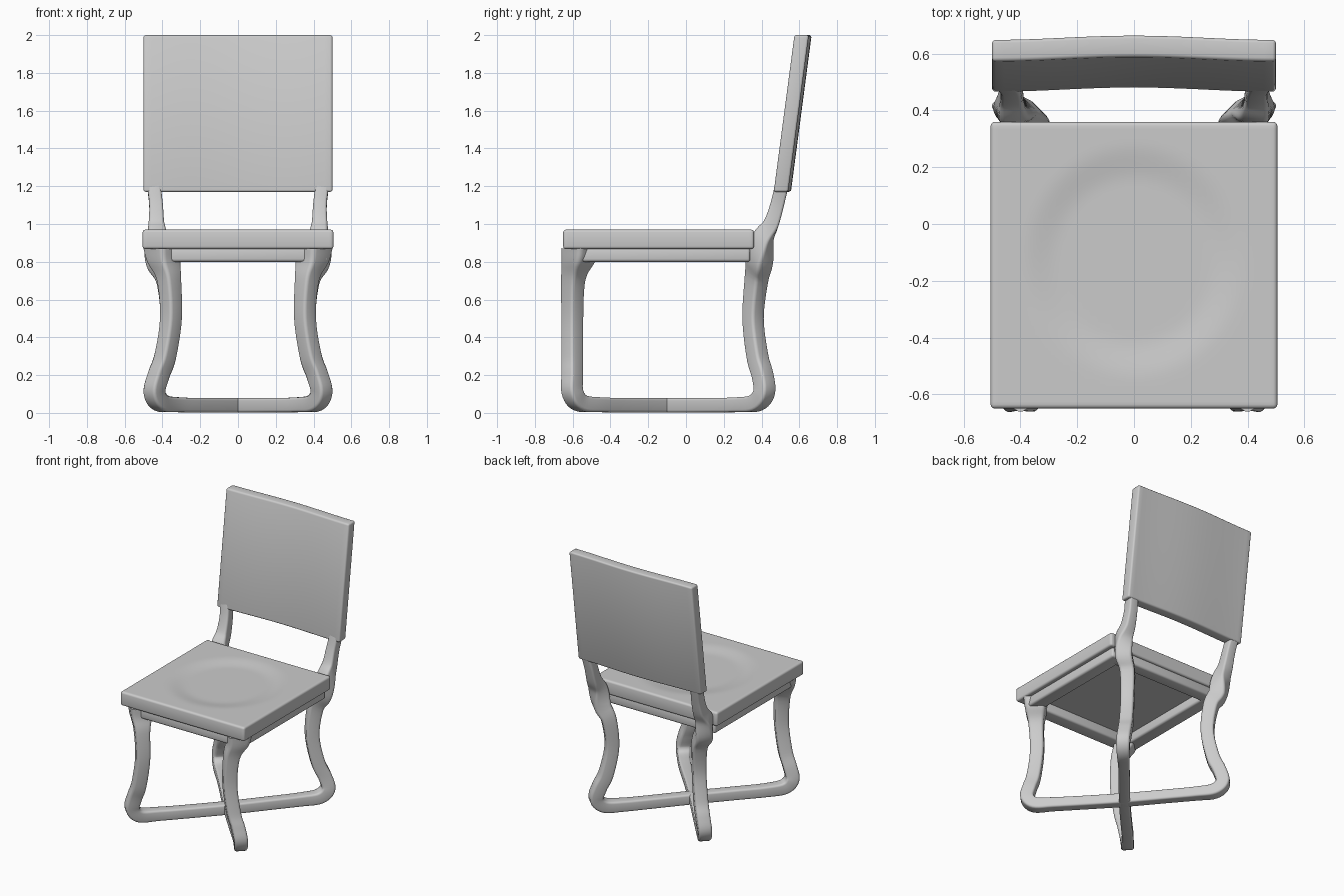
import bpy, bmesh, math
from mathutils import Vector

cube = bpy.data.objects.get("Cube")
if cube:
    bpy.data.objects.remove(cube)

grey = bpy.data.materials.new("light_grey")
grey.use_nodes = True
COLOUR = (0.6, 0.6, 0.6, 1)
grey.diffuse_color = COLOUR
grey.node_tree.nodes["Principled BSDF"].inputs["Base Color"].default_value = COLOUR


def finish(bm, name, mirror=False):
    """Turn a bmesh into a smooth-shaded object."""
    bmesh.ops.recalc_face_normals(bm, faces=bm.faces)
    mesh = bpy.data.meshes.new(name)
    bm.to_mesh(mesh)
    bm.free()
    mesh.materials.append(grey)
    obj = bpy.data.objects.new(name, mesh)
    bpy.context.collection.objects.link(obj)
    bpy.ops.object.select_all(action="DESELECT")
    obj.select_set(True)
    bpy.context.view_layer.objects.active = obj
    bpy.ops.object.shade_smooth_by_angle(angle=math.radians(40))
    if mirror:
        mod = obj.modifiers.new("mirror", "MIRROR")
        mod.use_clip = False
        mod.use_mirror_merge = False
    return obj


def slab(name, low, high, bevel, cuts=0, shape=None, mirror=False):
    """Rounded box between two corners, optionally subdivided and reshaped."""
    low, high = Vector(low), Vector(high)
    bm = bmesh.new()
    bmesh.ops.create_cube(bm, size=1)
    for v in bm.verts:
        v.co = (low + high) / 2 + v.co * (high - low)
    for axis in (0, 1):
        for i in range(1, cuts):
            point = low.lerp(high, i / cuts)
            normal = Vector((axis == 0, axis == 1, 0))
            if (high - low)[axis] > 0.2:
                bmesh.ops.bisect_plane(bm, geom=bm.verts[:] + bm.edges[:] + bm.faces[:],
                                       plane_co=point, plane_no=normal)
    corners = [e for e in bm.edges if e.calc_face_angle(0) > 1]
    bmesh.ops.bevel(bm, geom=corners, offset=bevel, segments=3, profile=0.5,
                    affect="EDGES", clamp_overlap=True)
    if shape:
        for v in bm.verts:
            shape(v.co)
    return finish(bm, name, mirror)


def spline(points, steps):
    """Smooth interpolation through all points."""
    pts = [Vector(p) for p in points]
    pts = [2 * pts[0] - pts[1]] + pts + [2 * pts[-1] - pts[-2]]
    out = []
    for a, b, c, d in zip(pts, pts[1:], pts[2:], pts[3:]):
        for k in range(steps):
            t = k / steps
            out.append(0.5 * (2 * b + (c - a) * t + (2 * a - 5 * b + 4 * c - d) * t ** 2
                              + (3 * b - a - 3 * c + d) * t ** 3))
    return out + [pts[-2]]


def section():
    """Unit square outline with rounded corners."""
    radius = 0.35
    for quarter in range(4):
        mid = math.pi / 4 + quarter * math.pi / 2
        cx = math.copysign(1 - radius, math.cos(mid))
        cy = math.copysign(1 - radius, math.sin(mid))
        for k in range(4):
            a = quarter * math.pi / 2 + k * math.pi / 6
            yield cx + radius * math.cos(a), cy + radius * math.sin(a)


def leg_ring(name, stations):
    """Sweep the rounded square along x, y, z, half-width stations."""
    samples = spline(stations, 6)
    outline = list(section())
    bm = bmesh.new()
    rings = []
    for i, s in enumerate(samples):
        before = samples[max(i - 1, 0)].xyz
        after = samples[min(i + 1, len(samples) - 1)].xyz
        # the section turns from the diagonal to square-on at the back posts
        turn = min(1, max(0, (1 - s.z) / 0.2)) if s.y > 0 else 1
        yaw = math.radians(45) * turn
        side = Vector((math.cos(yaw), math.sin(yaw), 0))
        normal = (after - before).cross(side).normalized()
        rings.append([bm.verts.new(s.xyz + (side * u + normal * v) * s.w) for u, v in outline])
    n = len(outline)
    for a, b in zip(rings, rings[1:]):
        for k in range(n):
            bm.faces.new((a[k], a[(k + 1) % n], b[(k + 1) % n], b[k]))
    bm.faces.new(rings[0])
    bm.faces.new(rings[-1])
    return finish(bm, name, mirror=True)


# Front leg, floor stretcher, back leg and back post as one continuous piece
front_leg = [(.4, -.56, .868, .08), (.393, -.57, .8, .07), (.365, -.597, .7, .051),
             (.355, -.602, .5, .046), (.385, -.602, .3, .046), (.42, -.602, .2, .046),
             (.442, -.601, .11, .046), (.41, -.56, .053, .043)]
stretcher = [(.33, -.46, .043, .039), (.2, -.32, .041, .038), (0, -.1, .04, .038),
             (-.2, .135, .041, .038), (-.32, .275, .043, .039)]
back_leg = [(-.405, .37, .053, .043), (-.442, .414, .11, .046), (-.42, .405, .2, .046),
            (-.385, .378, .3, .046), (-.355, .355, .5, .045), (-.37, .372, .7, .05),
            (-.415, .388, .8, .058)]
back_post = [(-.432, .405, .92, .052), (-.432, .45, 1, .041),
             (-.434, .482, 1.1, .036), (-.445, .506, 1.2, .036)]
leg_ring("crossed_leg_frames", front_leg + stretcher + back_leg + back_post)


# Seat with a shallow round hollow
def hollow(co):
    if co.z > 0.95:
        r = math.hypot(co.x / 0.4, (co.y + 0.13) / 0.42)
        t = min(1, max(0, (1 - r) / 0.35))
        co.z -= 0.016 * t * t * (3 - 2 * t)


slab("seat", (-.505, -.65, .868), (.505, .36, .97), .014, 40, hollow)

# Apron rails under the seat
slab("front_rail", (-.42, -.625, .8), (.42, -.52, .875), .015)
slab("back_rail", (-.42, .25, .8), (.42, .345, .875), .015)
slab("side_rails", (.37, -.6, .8), (.475, .34, .875), .015, mirror=True)


# Leaning, slightly bowed backrest
def lean(co):
    co.y += 0.5025 + 0.132 * (co.z - 1.17) + 0.0075 * (1 + math.cos(2 * math.pi * co.x))


slab("backrest", (-.5, -.038, 1.17), (.5, .038, 2), .012, 24, lean)
